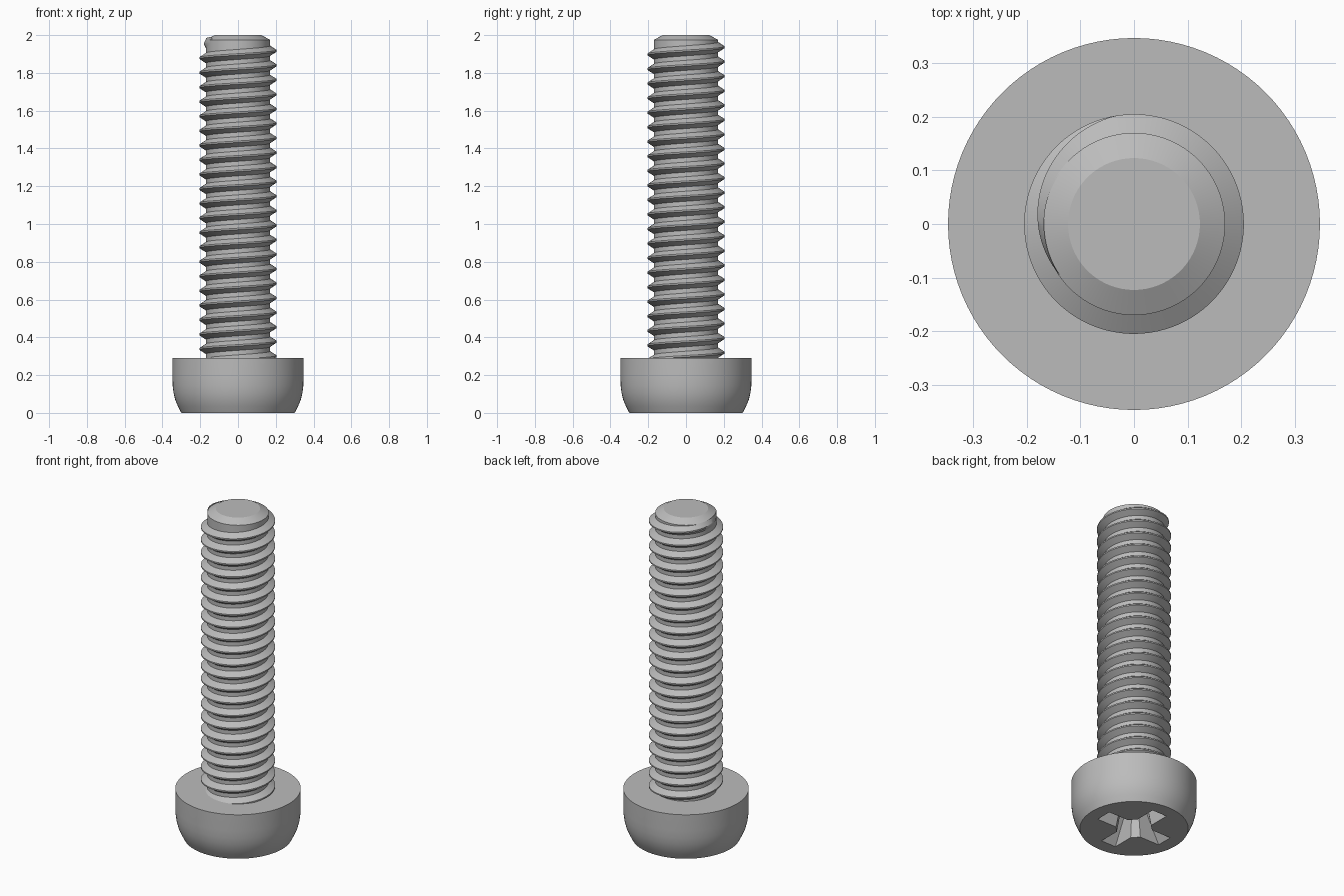
import bpy, bmesh, math

if "Cube" in bpy.data.objects:
    bpy.data.objects.remove(bpy.data.objects["Cube"])

STEPS = 96           # divisions around the axis
PITCH = 0.077
CORE, CREST = 0.17, 0.205

steel = bpy.data.materials.new("grey steel")
steel.use_nodes = True
grey = (0.5, 0.5, 0.5, 1)
steel.diffuse_color = grey
steel.node_tree.nodes["Principled BSDF"].inputs["Base Color"].default_value = grey


def make_object(name, bm):
    bmesh.ops.recalc_face_normals(bm, faces=bm.faces)
    mesh = bpy.data.meshes.new(name)
    bm.to_mesh(mesh)
    bm.free()
    mesh.materials.append(steel)
    obj = bpy.data.objects.new(name, mesh)
    bpy.context.collection.objects.link(obj)
    return obj


def loft(name, rings):
    """Skin a list of equal-length point rings and cap both ends."""
    bm = bmesh.new()
    rows = [[bm.verts.new(p) for p in ring] for ring in rings]
    n = len(rows[0])
    for low, high in zip(rows, rows[1:]):
        for i in range(n):
            j = (i + 1) % n
            bm.faces.new((low[i], low[j], high[j], high[i]))
    bm.faces.new(rows[0])
    bm.faces.new(rows[-1])
    return make_object(name, bm)


def lathe(name, profile):
    angles = [2 * math.pi * i / STEPS for i in range(STEPS)]
    return loft(name, [[(r * math.cos(a), r * math.sin(a), z) for a in angles]
                       for r, z in profile])


def smooth(obj):
    bpy.ops.object.select_all(action="DESELECT")
    obj.select_set(True)
    bpy.context.view_layer.objects.active = obj
    bpy.ops.object.shade_smooth_by_angle(angle=math.radians(25))


# Pan head, with a rounded shoulder below the straight wall
head = lathe("head", [(0.30, 0), (0.318, 0.035), (0.332, 0.068), (0.341, 0.105),
                      (0.346, 0.145), (0.347, 0.19), (0.347, 0.29)])


# Tapered cross recess in the underside of the head
def cross(reach, half, inner, z):
    arm = [(reach, -half), (reach, half), (inner, half)]
    ring = []
    for k in range(4):
        c, s = round(math.cos(k * math.pi / 2)), round(math.sin(k * math.pi / 2))
        ring += [(c * x - s * y, s * x + c * y, z)
                 for x, y in [(inner, -half)] + arm]
    return ring


cutter = loft("recess_cutter", [cross(0.226, 0.051, 0.091, -0.02),
                                cross(0.22, 0.05, 0.088, 0),
                                cross(0.12, 0.036, 0.062, 0.16),
                                cross(0.02, 0.008, 0.012, 0.185)])
cutter.hide_render = True
cutter.hide_set(True)
cut = head.modifiers.new("cross_recess", "BOOLEAN")
cut.operation = "DIFFERENCE"
cut.solver = "EXACT"
cut.object = cutter
bpy.context.view_layer.objects.active = head
head.select_set(True)
bpy.ops.object.modifier_apply(modifier=cut.name)
bpy.data.objects.remove(cutter)
smooth(head)

# Core with a chamfered tip
smooth(lathe("shank_core", [(CORE, 0.24), (CORE, 1.975), (0.123, 2.0)]))

# Right-hand thread that runs into the head and fades out near the tip
END = math.radians(215)
FADE = math.radians(115)
sections = []
turn = END - 22 * 2 * math.pi
count = 22 * STEPS
for i in range(count + 1):
    a = turn + (END - turn) * i / count
    z = 1.917 + PITCH * a / (2 * math.pi)
    root = CORE - 0.002
    tip = root + (CREST - root) * min(1, max(0.01, (END - a) / FADE))
    sections.append([(r * math.cos(a), r * math.sin(a), z + dz)
                     for r, dz in ((root, -0.028), (tip, -0.004),
                                   (tip, 0.004), (root, 0.028))])
smooth(loft("thread", sections))
